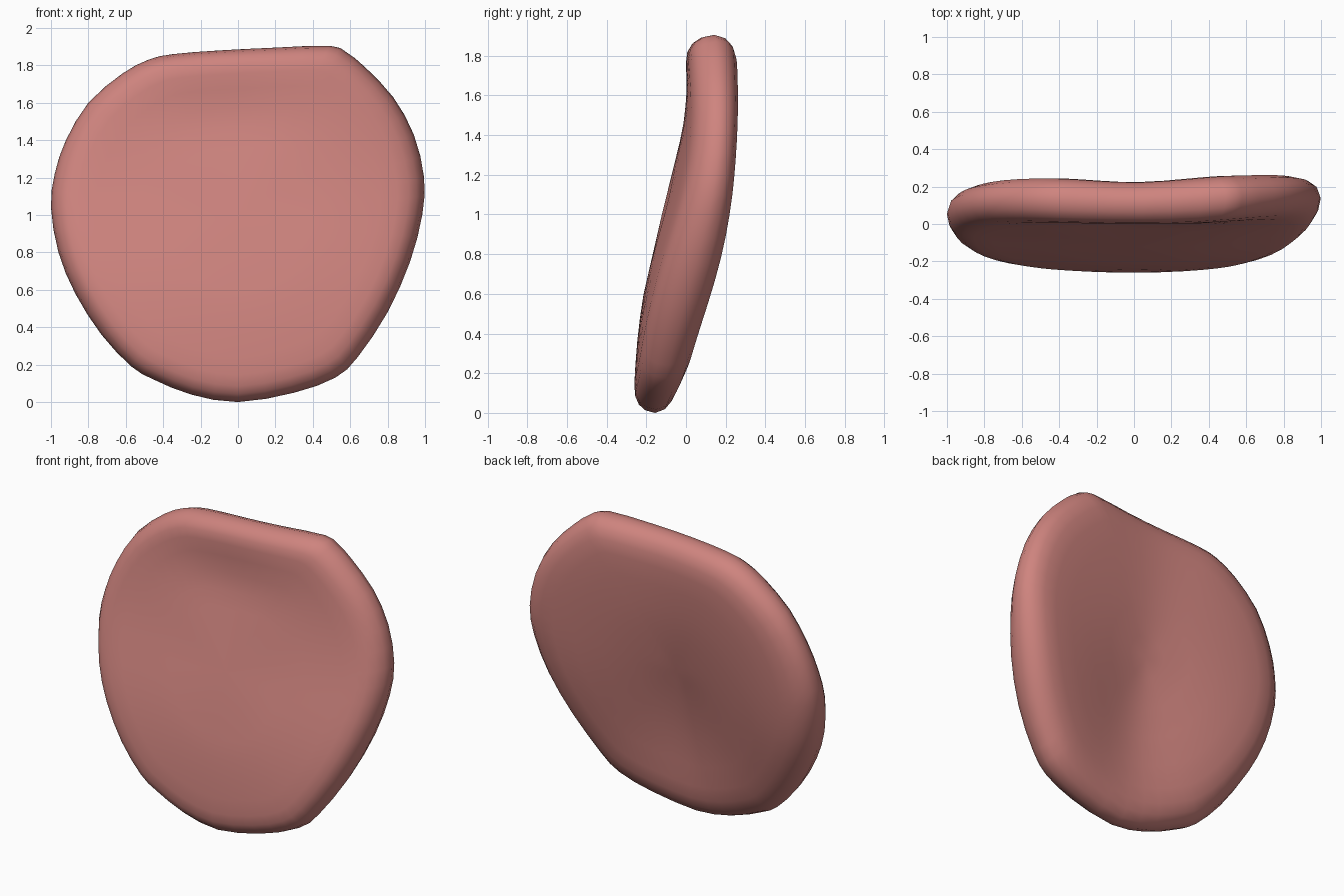
import bpy
import bmesh
import math
from mathutils import Vector

default = bpy.data.objects.get("Cube")
if default:
    bpy.data.objects.remove(default, do_unlink=True)

# Outline of the slab in x and z, starting at the bottom
OUTLINE = [(0, 0), (.3, .05), (.52, .13), (.64, .24), (.8, .48), (.92, .75),
           (.985, 1), (.995, 1.2), (.94, 1.43), (.83, 1.63), (.68, 1.79),
           (.58, 1.87), (.49, 1.905), (.2, 1.895), (-.1, 1.88), (-.35, 1.86),
           (-.48, 1.83), (-.62, 1.755), (-.8, 1.6), (-.92, 1.4), (-.98, 1.22),
           (-1, 1.04), (-.96, .8), (-.87, .58), (-.73, .36), (-.57, .19),
           (-.45, .12), (-.25, .04)]
# Rounded rim section: inset from the edge, half thickness
SECTION = [(.015, .05), (.05, .085), (.1, .105), (.17, .112),
           (.28, .112), (.42, .112), (.56, .112), (.7, .112)]
HALF = SECTION[-1][1]
CENTRE = Vector((0, 1))


def smooth_loop(points):
    """Double the points of a closed loop along a Catmull-Rom curve."""
    result = []
    pts = [Vector(p) for p in points]
    for i, b in enumerate(pts):
        a, c, d = pts[i - 1], pts[(i + 1) % len(pts)], pts[(i + 2) % len(pts)]
        result += [b, (b + c) * .5625 - (a + d) * .0625]
    return result


def surface_point(p, offset):
    """Bend a flat point into the leaning sheet: flatter front, valley behind."""
    x, z = p
    lean = -.012 + .145 * math.tanh((z - .95) * 1.8)
    dimple = .03 * math.exp(-((z - 1.53) / .2) ** 2 - ((x + .08) / .42) ** 2)
    front = .07 * x * x - .006 + dimple
    depth = .055 + .1 * math.exp(-((z - .7) / .5) ** 2)
    back = depth * x * x / (x * x + .2) - .01
    blend = (offset / HALF + 1) / 2
    cup = front + (back - front) * blend + .035 * x ** 3
    return Vector((x, lean + cup + offset * (1 + .04 * z), z))


def build_slab():
    bm = bmesh.new()
    loop = smooth_loop(OUTLINE)
    count = len(loop)

    def ring(inset, offset):
        return [bm.verts.new(surface_point(CENTRE + (p - CENTRE) * (1 - inset), offset))
                for p in loop]

    rim = ring(0, 0)
    # Tighter rounding on the front edge than on the back
    for side, spread in ((-1, .85), (1, 1.25)):
        previous = rim
        for inset, half in SECTION:
            current = ring(inset * spread, side * half)
            for i in range(count):
                j = (i + 1) % count
                bm.faces.new((previous[i], previous[j], current[j], current[i]))
            previous = current
        hub = bm.verts.new(surface_point(CENTRE, side * HALF))
        for i in range(count):
            bm.faces.new((previous[i], previous[(i + 1) % count], hub))
    bmesh.ops.recalc_face_normals(bm, faces=bm.faces)
    mesh = bpy.data.meshes.new("meat_slice")
    bm.to_mesh(mesh)
    bm.free()
    obj = bpy.data.objects.new("meat_slice", mesh)
    bpy.context.collection.objects.link(obj)
    return obj


# Pink material
pink = bpy.data.materials.new("pink_meat")
pink.use_nodes = True
colour = (.62, .23, .21, 1)
pink.diffuse_color = colour
pink.node_tree.nodes["Principled BSDF"].inputs["Base Color"].default_value = colour

meat_slice = build_slab()
meat_slice.data.materials.append(pink)
for face in meat_slice.data.polygons:
    face.use_smooth = True
